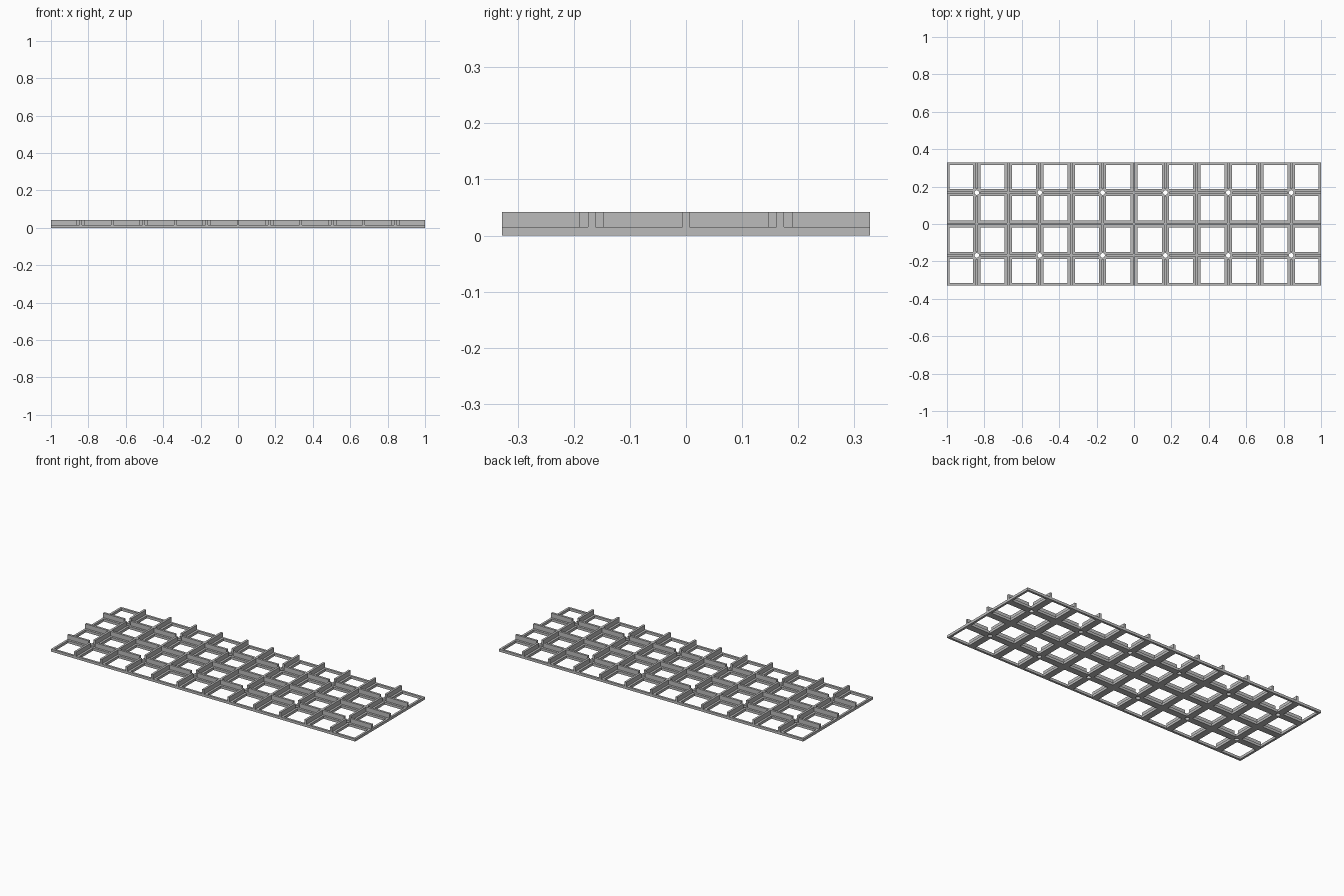
import bpy
import bmesh
from mathutils import Matrix

PITCH = 0.1681          # spacing between bar centres
HX, HY = 1.0, 0.328     # half length and half depth
BASE, TOP = 0.015, 0.042
BAR, RIB, GAP, RIM = 0.0195, 0.0065, 0.021, 0.013
HOLE = 0.0125

cube = bpy.data.objects.get("Cube")
if cube:
    bpy.data.objects.remove(cube, do_unlink=True)

grey = bpy.data.materials.new("plain grey")
grey.use_nodes = True
colour = (0.5, 0.5, 0.5, 1)
grey.diffuse_color = colour
grey.node_tree.nodes["Principled BSDF"].inputs["Base Color"].default_value = colour


def add_box(bm, x0, x1, y0, y1, z0, z1):
    size = Matrix.Diagonal((x1 - x0, y1 - y0, z1 - z0, 1))
    place = Matrix.Translation(((x0 + x1) / 2, (y0 + y1) / 2, (z0 + z1) / 2))
    bmesh.ops.create_cube(bm, size=1, matrix=place @ size)


def finish(name, bm):
    mesh = bpy.data.meshes.new(name)
    bm.to_mesh(mesh)
    bm.free()
    mesh.materials.append(grey)
    obj = bpy.data.objects.new(name, mesh)
    bpy.context.collection.objects.link(obj)
    return obj


columns = [i * PITCH for i in range(-5, 6)]
rows = [i * PITCH for i in (-1, 0, 1)]
hole_columns = columns[0::2]
hole_rows = rows[0::2]


# Flat lattice: one sheet with windows, extruded to the base thickness
def stops(lines, half):
    cuts = [-half, -half + RIM]
    for c in lines:
        cuts += [c - BAR, c + BAR]
    return cuts + [half - RIM, half]


xs, ys = stops(columns, HX), stops(rows, HY)
bm = bmesh.new()
grid = [[bm.verts.new((x, y, 0)) for y in ys] for x in xs]
for i in range(len(xs) - 1):
    for j in range(len(ys) - 1):
        if i % 2 and j % 2:
            continue
        corners = [grid[i][j], grid[i + 1][j], grid[i + 1][j + 1], grid[i][j + 1]]
        cx, cy = (xs[i] + xs[i + 1]) / 2, (ys[j] + ys[j + 1]) / 2
        drilled = (any(abs(cx - c) < BAR / 2 for c in hole_columns)
                   and any(abs(cy - r) < BAR / 2 for r in hole_rows))
        if not drilled:
            bm.faces.new(corners)
            continue
        # Crossing with a round screw hole
        ring = bmesh.ops.create_circle(bm, segments=24, radius=HOLE,
                                       matrix=Matrix.Translation((cx, cy, 0)))["verts"]
        edges = [e for v in ring for e in v.link_edges]
        for a, b in zip(corners, corners[1:] + corners[:1]):
            edges.append(bm.edges.get((a, b)) or bm.edges.new((a, b)))
        bmesh.ops.triangle_fill(bm, edges=list(set(edges)), use_beauty=True)
bmesh.ops.recalc_face_normals(bm, faces=bm.faces)
sheet = bm.faces[:]
up = bmesh.ops.extrude_face_region(bm, geom=sheet, use_keep_orig=True)["geom"]
bmesh.ops.translate(bm, verts=[v for v in up if isinstance(v, bmesh.types.BMVert)],
                    vec=(0, 0, BASE))
bmesh.ops.recalc_face_normals(bm, faces=bm.faces)
finish("base_lattice", bm)


# Upright ribs, broken around the screw holes
def spans(breaks, half):
    ends = [-half] + [e for b in breaks for e in (b - GAP, b + GAP)] + [half]
    return zip(ends[0::2], ends[1::2])


bm = bmesh.new()
for y in rows:
    for a, b in spans(hole_columns if y in hole_rows else [], HX):
        add_box(bm, a, b, y - RIB, y + RIB, BASE, TOP)
finish("long_ribs", bm)

bm = bmesh.new()
for x in columns:
    for a, b in spans(hole_rows if x in hole_columns else [], HY):
        add_box(bm, x - RIB, x + RIB, a, b, BASE, TOP)
finish("cross_ribs", bm)
